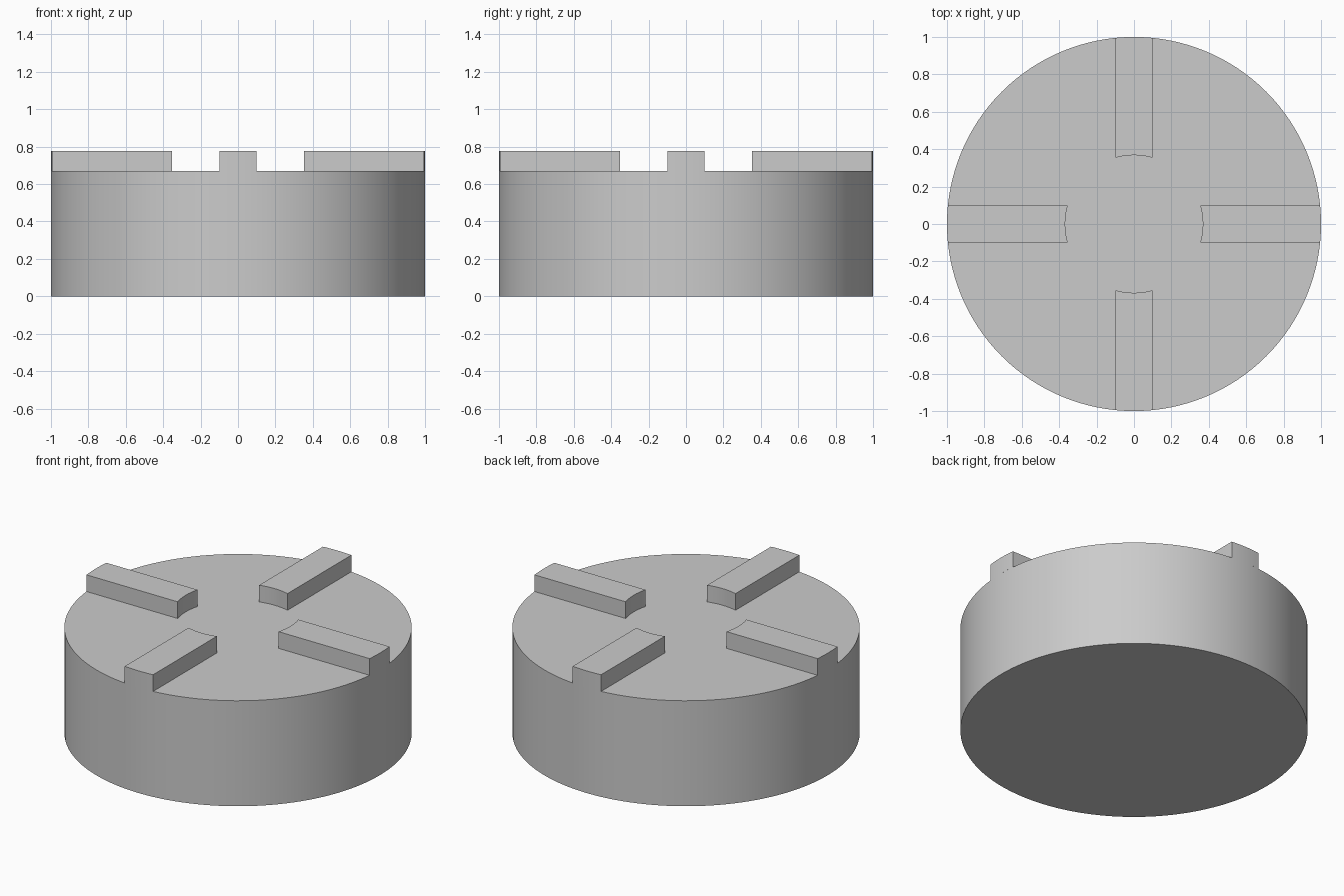
import bpy, bmesh, math

if "Cube" in bpy.data.objects:
    bpy.data.objects.remove(bpy.data.objects["Cube"])

RADIUS, BASE_H, TOP_H = 1.0, 0.67, 0.776
INNER_R, HALF_W = 0.368, 0.1

grey = bpy.data.materials.new("light grey")
grey.use_nodes = True
grey.diffuse_color = (0.6, 0.6, 0.6, 1)
grey.node_tree.nodes["Principled BSDF"].inputs["Base Color"].default_value = (0.6, 0.6, 0.6, 1)


def prism(name, outline, z0, z1):
    """Extrude a flat counter-clockwise outline from z0 up to z1."""
    bm = bmesh.new()
    face = bm.faces.new([bm.verts.new((x, y, z0)) for x, y in outline])
    top = bmesh.ops.extrude_face_region(bm, geom=[face], use_keep_orig=True)["geom"]
    moved = [v for v in top if isinstance(v, bmesh.types.BMVert)]
    bmesh.ops.translate(bm, verts=moved, vec=(0, 0, z1 - z0))
    bmesh.ops.recalc_face_normals(bm, faces=bm.faces)
    mesh = bpy.data.meshes.new(name)
    bm.to_mesh(mesh)
    bm.free()
    mesh.materials.append(grey)
    obj = bpy.data.objects.new(name, mesh)
    bpy.context.collection.objects.link(obj)
    bpy.ops.object.select_all(action="DESELECT")
    obj.select_set(True)
    bpy.context.view_layer.objects.active = obj
    bpy.ops.object.shade_smooth_by_angle(angle=math.radians(30))
    return obj


def arc(radius, start, end, steps):
    angles = [start + (end - start) * i / steps for i in range(steps + 1)]
    return [(radius * math.cos(a), radius * math.sin(a)) for a in angles]


# Round body
prism("round_body", arc(RADIUS, 0, math.tau, 128)[:-1], 0, BASE_H)

# Four radial ribs, flush with the rim and hollowed at the inner end
outer, inner = math.asin(HALF_W / RADIUS), math.asin(HALF_W / INNER_R)
rib_outline = arc(RADIUS, -outer, outer, 8) + arc(INNER_R, inner, -inner, 8)
for i, side in enumerate(("left", "back", "right", "front")):
    rib = prism(side + "_rib", rib_outline, BASE_H, TOP_H)
    rib.rotation_euler.z = i * math.pi / 2
